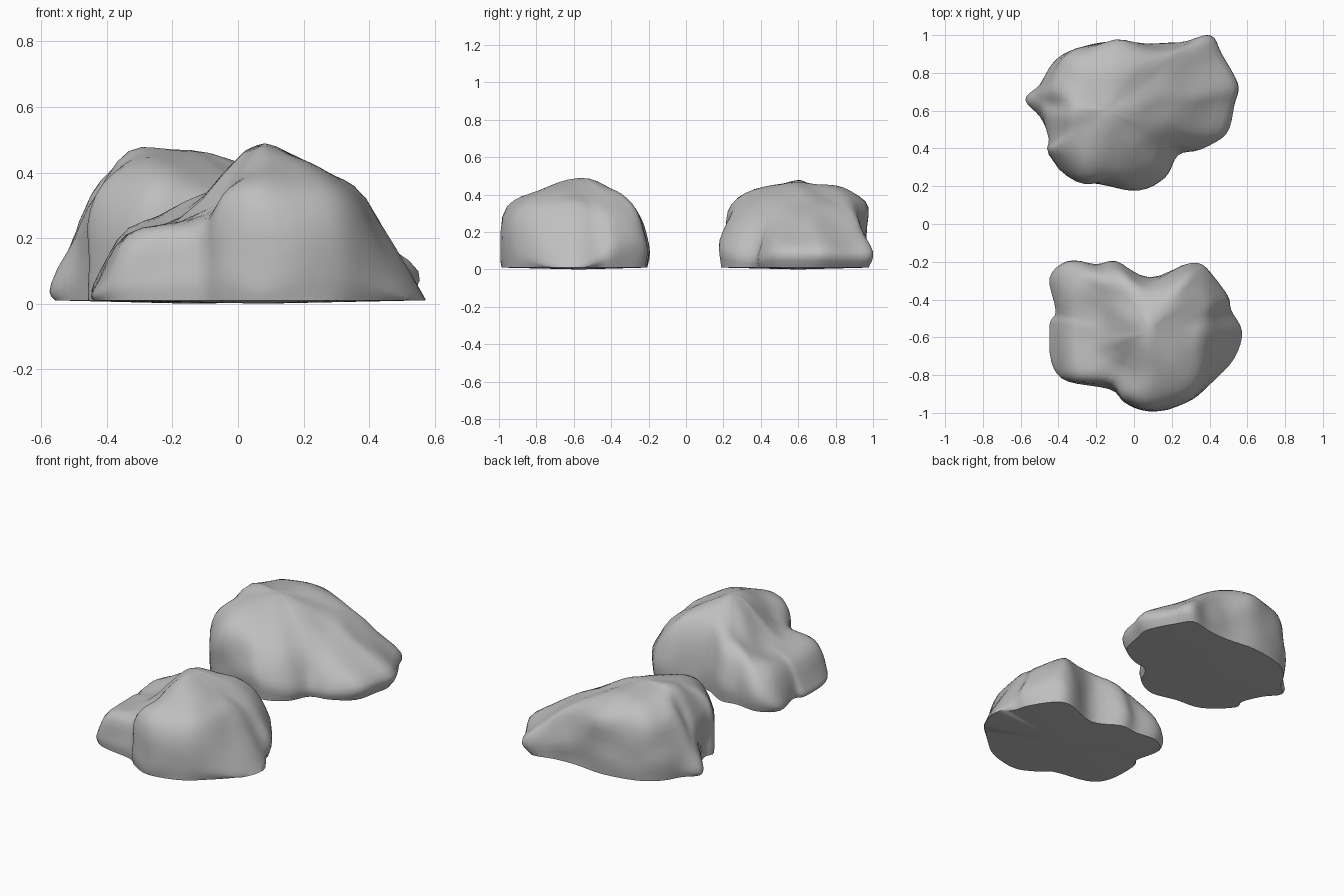
import bpy
import bmesh
from mathutils import Vector, noise

default_cube = bpy.data.objects.get("Cube")
if default_cube:
    bpy.data.objects.remove(default_cube, do_unlink=True)

STEPS = 4          # surface subdivisions between control points
GROUND = 0.01      # height of the flat underside
CROWN = 0.6        # crown ring size relative to the shoulder ring

# One grey stone material
stone = bpy.data.materials.new("stone_grey")
stone.use_nodes = True
grey = (0.52, 0.52, 0.52, 1.0)
stone.diffuse_color = grey
shader = stone.node_tree.nodes["Principled BSDF"]
shader.inputs["Base Color"].default_value = grey
shader.inputs["Roughness"].default_value = 0.9


def spline(a, b, c, d, t):
    """Point between b and c on a smooth curve through all four."""
    return 0.5 * (2 * b + (c - a) * t + (2 * a - 5 * b + 4 * c - d) * t * t
                  + (3 * b - a - 3 * c + d) * t ** 3)


def soften(ring):
    """Average each point with its neighbours."""
    return [(ring[i - 1] + 2 * p + ring[(i + 1) % len(ring)]) / 4 for i, p in enumerate(ring)]


def smooth_ring(points):
    """Closed smooth curve through the points."""
    n = len(points)
    return [spline(points[i - 1], points[i], points[(i + 1) % n], points[(i + 2) % n], s / STEPS)
            for i in range(n) for s in range(STEPS)]


def smooth_column(points, peak):
    """Open curve from the ground up to, but not including, the peak."""
    across = Vector((2 * peak.x - points[-1].x, 2 * peak.y - points[-1].y, points[-1].z))
    run = [points[0]] + points + [peak, across]
    return [spline(*run[i:i + 4], s / STEPS)
            for i in range(len(run) - 3) for s in range(STEPS)]


def roughen(point):
    """Gentle lumps, fading out at the ground."""
    point.z = max(point.z, GROUND)
    fade = min(1.0, (point.z - GROUND) / 0.1)
    return point + noise.noise_vector(point * 6) * 0.016 * fade


def build_rock(name, centre, stations):
    """Loft a rock; each station is x, y, belly height, base percent,
    shoulder percent, shoulder height and crown height, in hundredths."""
    peak = Vector(centre) / 100
    rings = [[], [], [], []]
    for station in stations:
        x, y, belly, base, shoulder, shoulder_z, crown_z = (v / 100 for v in station)
        levels = ((base, GROUND), (1, belly), (shoulder, shoulder_z), (shoulder * CROWN, crown_z))
        for ring, (size, z) in zip(rings, levels):
            ring.append(Vector((peak.x + (x - peak.x) * size, peak.y + (y - peak.y) * size, z)))
    rings[-1] = soften(rings[-1])

    bm = bmesh.new()
    columns = []
    for column in zip(*(smooth_ring(ring) for ring in rings)):
        points = smooth_column(list(column), peak)
        columns.append([bm.verts.new(roughen(p)) for p in points])
    top = bm.verts.new(roughen(peak.copy()))
    bottom = bm.verts.new((peak.x, peak.y, 0))

    # Sides, crown fan and underside fan
    for i, left in enumerate(columns):
        right = columns[(i + 1) % len(columns)]
        for k in range(len(left) - 1):
            bm.faces.new((left[k], right[k], right[k + 1], left[k + 1]))
        bm.faces.new((left[-1], right[-1], top))
        bm.faces.new((right[0], left[0], bottom))
    bmesh.ops.recalc_face_normals(bm, faces=bm.faces)

    mesh = bpy.data.meshes.new(name)
    bm.to_mesh(mesh)
    bm.free()
    mesh.materials.append(stone)
    rock = bpy.data.objects.new(name, mesh)
    bpy.context.collection.objects.link(rock)
    bpy.ops.object.select_all(action="DESELECT")
    rock.select_set(True)
    bpy.context.view_layer.objects.active = rock
    bpy.ops.object.shade_smooth_by_angle(angle=0.8)


# Peaked rock with a low step on one side
build_rock("front_rock", (8, -57, 49), [
    (56, -57, 4, 100, 64, 32, 41),
    (51, -46, 8, 98, 74, 30, 40),
    (49, -38, 12, 97, 78, 30, 40),
    (40, -25, 16, 98, 80, 32, 42),
    (30, -21, 16, 98, 80, 36, 44),
    (8, -28, 14, 97, 82, 34, 44),
    (-9, -20, 14, 97, 82, 31, 41),
    (-20, -21, 12, 97, 82, 29, 35),
    (-35, -20, 11, 97, 82, 25, 30),
    (-44, -29, 6, 99, 80, 23, 27),
    (-41, -46, 7, 99, 83, 21, 26),
    (-44, -53, 5, 100, 80, 21, 26),
    (-43, -73, 5, 100, 81, 21, 26),
    (-35, -83, 8, 99, 91, 22, 26),
    (-13, -87, 10, 100, 90, 24, 30),
    (-5, -94, 12, 98, 93, 32, 41),
    (8, -99, 8, 99, 92, 34, 43),
    (27, -95, 12, 98, 90, 33, 42),
    (40, -85, 10, 98, 85, 32, 41),
    (52, -71, 4, 100, 68, 32, 41),
])

# Broad rock, steep on one side and sloping down on the other
build_rock("back_rock", (-15, 60, 47), [
    (54, 74, 10, 96, 72, 24, 37),
    (46, 90, 10, 96, 75, 24, 37),
    (40, 100, 9, 94, 76, 25, 37),
    (24, 96, 12, 97, 85, 30, 40),
    (9, 95, 16, 98, 90, 34, 43),
    (-10, 97, 19, 97, 95, 37, 45),
    (-31, 93, 16, 97, 91, 36, 45),
    (-43, 85, 14, 97, 87, 34, 44),
    (-50, 74, 10, 97, 84, 34, 45),
    (-57, 66, 6, 97, 74, 27, 46),
    (-50, 57, 10, 98, 88, 30, 46),
    (-44, 45, 14, 100, 98, 31, 46),
    (-45, 37, 12, 100, 93, 34, 45),
    (-31, 23, 14, 97, 92, 35, 45),
    (-13, 21, 16, 98, 91, 32, 42),
    (3, 18, 12, 98, 85, 26, 39),
    (16, 25, 9, 99, 84, 25, 38),
    (23, 37, 8, 99, 82, 25, 38),
    (35, 40, 8, 98, 75, 23, 38),
    (48, 48, 10, 97, 70, 24, 37),
    (52, 63, 10, 97, 71, 24, 37),
])
